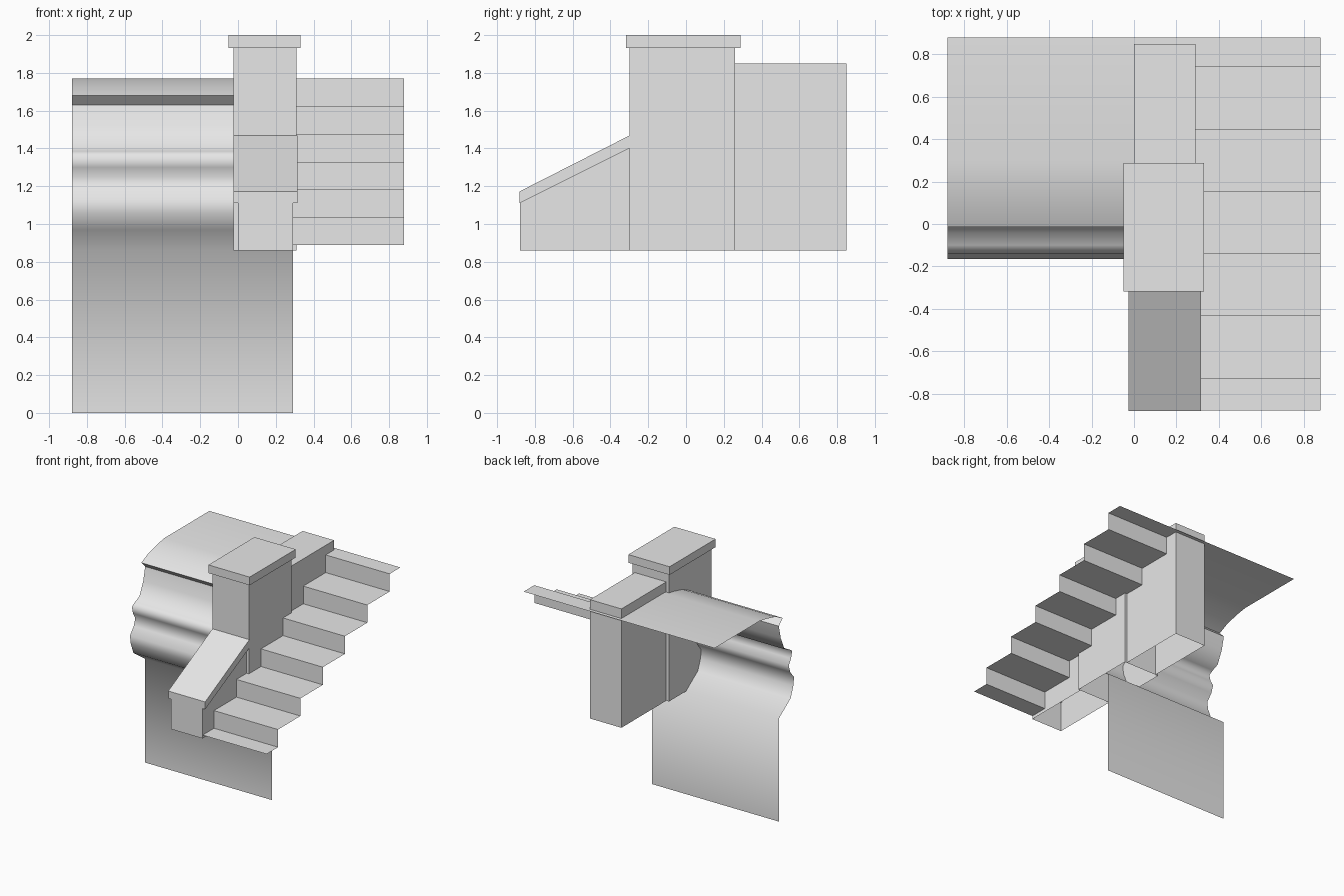
import bpy, bmesh

if "Cube" in bpy.data.objects:
    bpy.data.objects.remove(bpy.data.objects["Cube"])

stone = bpy.data.materials.new("light_grey")
stone.diffuse_color = (0.8, 0.8, 0.8, 1)
stone.use_nodes = True
stone.node_tree.nodes["Principled BSDF"].inputs["Base Color"].default_value = stone.diffuse_color


def finish(name, bm):
    mesh = bpy.data.meshes.new(name)
    bm.to_mesh(mesh)
    bm.free()
    mesh.materials.append(stone)
    obj = bpy.data.objects.new(name, mesh)
    bpy.context.collection.objects.link(obj)
    return obj


def sheet(name, x0, x1, profile, smooth=False, sharp=()):
    """Open sheet: a (y, z) profile swept along x; sharp lists creased points."""
    bm = bmesh.new()
    rows = [[bm.verts.new((x, y, z)) for x in (x0, x1)] for y, z in profile]
    for a, b in zip(rows, rows[1:]):
        bm.faces.new((a[0], b[0], b[1], a[1])).smooth = smooth
    for i in sharp:
        bm.edges.get(rows[i]).smooth = False
    return finish(name, bm)


def prism(name, x0, x1, profile, open_bottom=True):
    """Solid from a (y, z) outline whose first edge is its underside."""
    bm = bmesh.new()
    left = [bm.verts.new((x0, y, z)) for y, z in profile]
    right = [bm.verts.new((x1, y, z)) for y, z in profile]
    bm.faces.new(left)
    bm.faces.new(right[::-1])
    n = len(profile)
    for i in range(n):
        j = (i + 1) % n
        bm.faces.new((left[j], left[i], right[i], right[j]))
    bmesh.ops.recalc_face_normals(bm, faces=bm.faces)
    if open_bottom:
        bm.faces.ensure_lookup_table()
        bmesh.ops.delete(bm, geom=[bm.faces[2]], context='FACES')
    return finish(name, bm)


def block(name, x0, x1, y0, y1, z0, z1, open_bottom=True):
    return prism(name, x0, x1, [(y0, z0), (y1, z0), (y1, z1), (y0, z1)], open_bottom)


# Moulded wall sheet: flat landing, overhanging lip, rolled mouldings, plain wall
sheet("moulded_wall", -0.88, 0.29, [
    (0.88, 1.77), (0.29, 1.77), (0.20, 1.755), (0.08, 1.725), (-0.015, 1.68),
    (0.035, 1.63), (0.01, 1.52), (-0.04, 1.41), (-0.10, 1.385), (-0.14, 1.36),
    (-0.125, 1.30), (-0.095, 1.25), (-0.115, 1.19), (-0.165, 1.13),
    (-0.155, 1.06), (-0.12, 0.97), (0.03, 0.865), (0.03, 0.0)],
    smooth=True, sharp=(4, 5))

# Stair flight: seven treads joined by risers
ys = [0.88, 0.74, 0.445, 0.15, -0.14, -0.435, -0.73, -0.88]
steps = []
for i in range(7):
    z = 1.77 - i * 0.147
    steps += [(ys[i], z), (ys[i + 1], z)]
sheet("stair_flight", 0.29, 0.88, steps)

# Newel post with its cap, and the higher wall behind it
block("newel_post", -0.025, 0.31, -0.30, 0.26, 0.86, 1.935)
block("newel_cap", -0.05, 0.33, -0.318, 0.288, 1.932, 2.0, False)
block("rear_wall", 0.0, 0.29, 0.26, 0.85, 0.86, 1.85)

# Sloping balustrade wall with an overhanging coping
prism("balustrade_wall", 0.0, 0.29,
      [(-0.88, 0.86), (-0.30, 0.86), (-0.30, 1.40), (-0.88, 1.11)])
prism("balustrade_coping", -0.025, 0.315,
      [(-0.882, 1.11), (-0.30, 1.40), (-0.30, 1.468), (-0.882, 1.172)], False)
